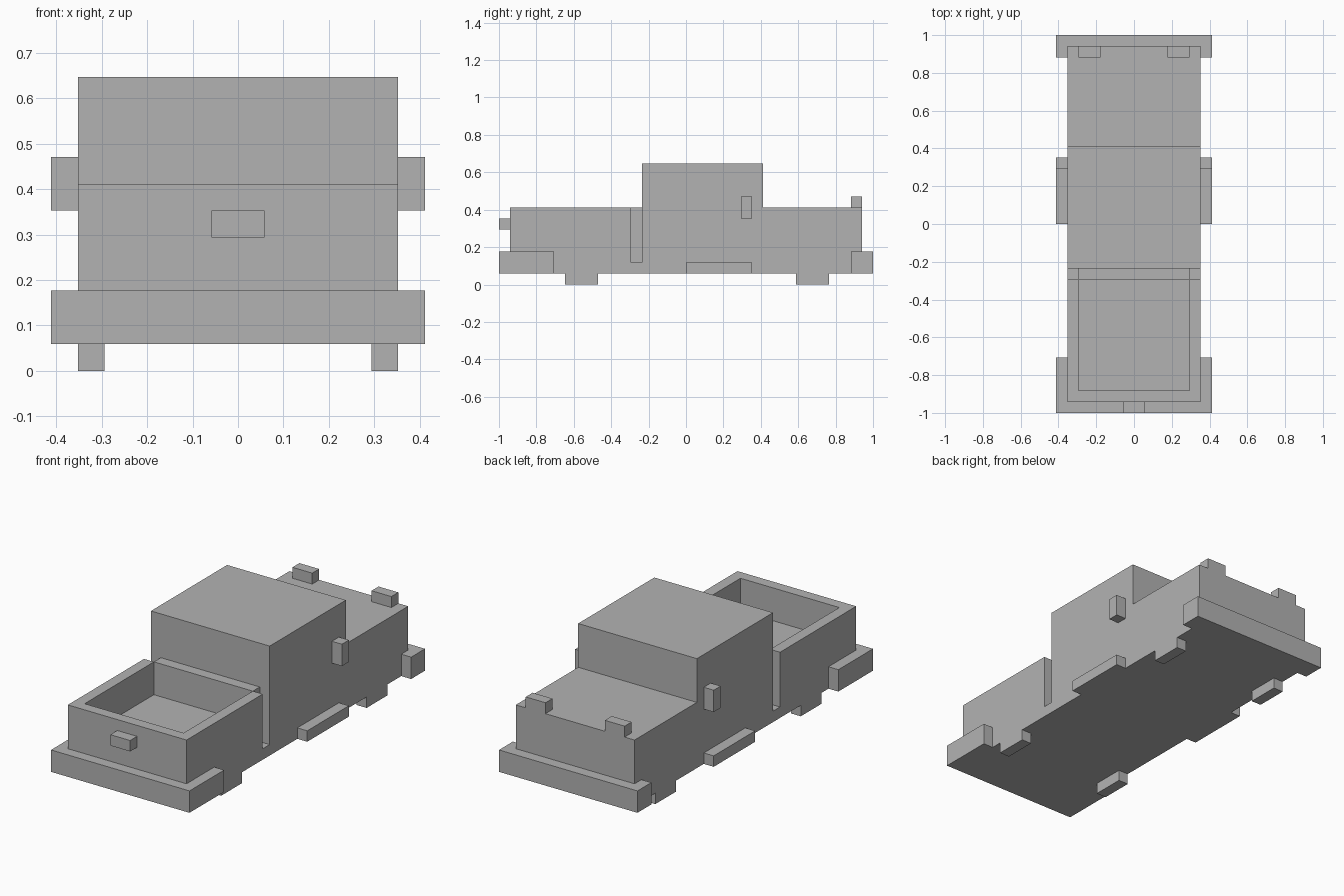
import bpy
import bmesh
from mathutils import Vector

U = 1 / 17  # the model sits on a regular block grid

cube = bpy.data.objects.get("Cube")
if cube:
    bpy.data.objects.remove(cube, do_unlink=True)

grey = bpy.data.materials.new("plain grey")
grey.use_nodes = True
grey.diffuse_color = (0.45, 0.45, 0.45, 1)
grey.node_tree.nodes["Principled BSDF"].inputs["Base Color"].default_value = grey.diffuse_color


def box(name, x, y, z):
    """Box from (low, high) ranges in grid units."""
    lo, hi = (Vector(c) * U for c in zip(x, y, z))
    bm = bmesh.new()
    bmesh.ops.create_cube(bm, size=1)
    for v in bm.verts:
        v.co = (lo + hi) / 2 + v.co * (hi - lo)
    mesh = bpy.data.meshes.new(name)
    bm.to_mesh(mesh)
    bm.free()
    mesh.materials.append(grey)
    ob = bpy.data.objects.new(name, mesh)
    bpy.context.collection.objects.link(ob)
    return ob


def pair(name, x, y, z):
    """The same box on both sides."""
    return [box("left_" + name, x, y, z),
            box("right_" + name, (-x[1], -x[0]), y, z)]


def cut(target, cutter):
    """Subtract the cutter and bake the result."""
    cutter.hide_render = True
    mod = target.modifiers.new("cut", "BOOLEAN")
    mod.operation = "DIFFERENCE"
    mod.solver = "EXACT"
    mod.object = cutter
    graph = bpy.context.evaluated_depsgraph_get()
    mesh = bpy.data.meshes.new_from_object(target.evaluated_get(graph))
    target.modifiers.clear()
    target.data = mesh
    bpy.data.objects.remove(cutter, do_unlink=True)


# Body with the open bed and the grooves between bed and cab
body = box("body", (-6, 6), (-16, 16), (1, 7))
cut(body, box("bed_cutter", (-5, 5), (-15, -5), (4, 8)))
for groove in pair("groove_cutter", (5, 7), (-5, -4), (2, 8)):
    cut(body, groove)

# Cab
box("cab", (-6, 6), (-4, 7), (7, 11))

# Bumpers, one wrapping far along the sides and one short
box("front_bumper", (-7, 7), (-17, -16), (1, 3))
pair("front_bumper_side", (6, 7), (-16, -12), (1, 3))
box("back_bumper", (-7, 7), (16, 17), (1, 3))
pair("back_bumper_side", (6, 7), (15, 16), (1, 3))

# Wheels
pair("front_wheel", (5, 6), (-11, -8), (0, 1))
pair("back_wheel", (5, 6), (10, 13), (0, 1))

# Small fittings
pair("side_step", (6, 7), (0, 6), (1, 2))
pair("mirror", (6, 7), (5, 6), (6, 8))
pair("lamp", (3, 5), (15, 16), (7, 8))
box("handle", (-1, 1), (-17, -16), (5, 6))
